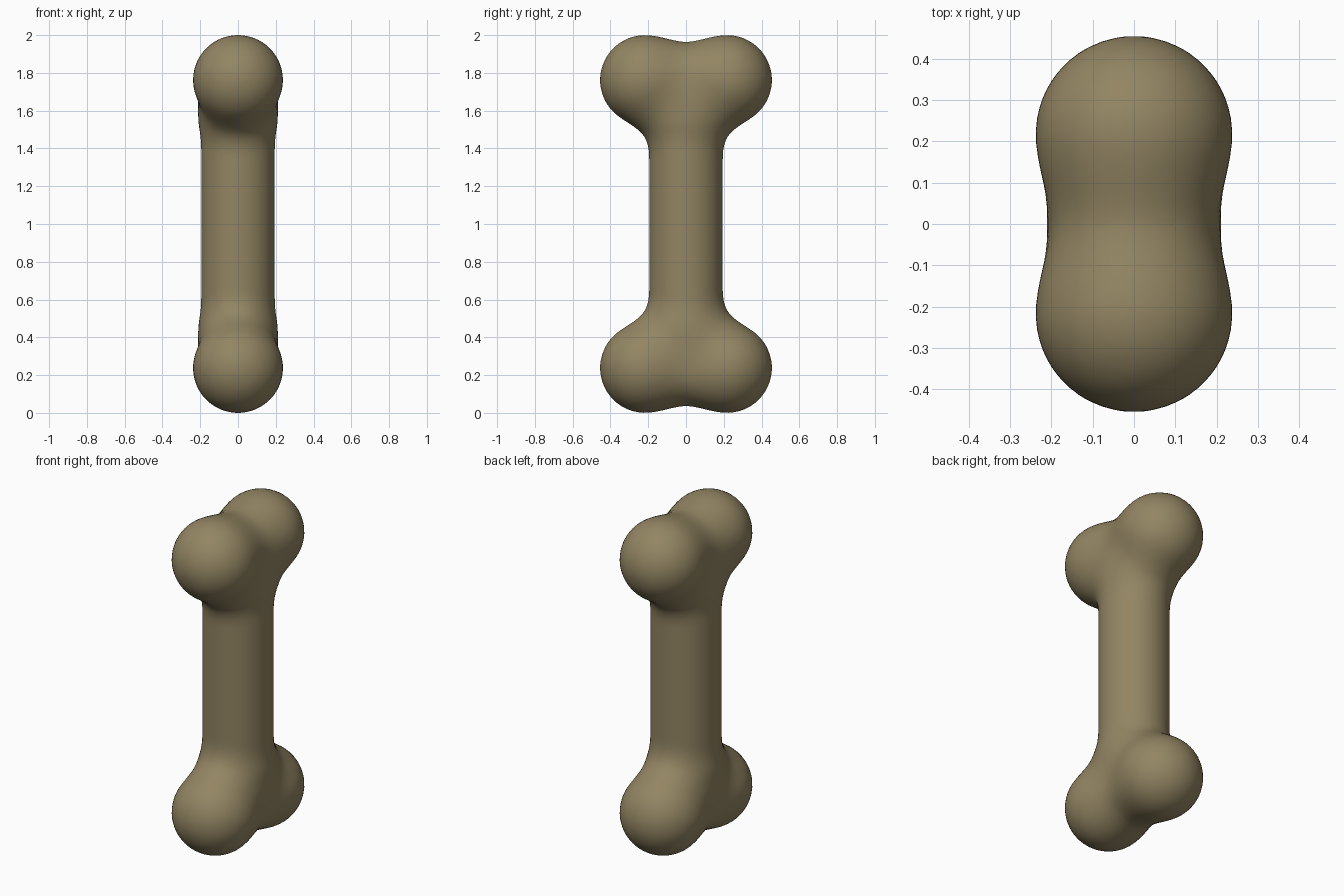
import bpy, bmesh
from mathutils import Vector, Matrix

if "Cube" in bpy.data.objects:
    bpy.data.objects.remove(bpy.data.objects["Cube"])

KNOB_R, KNOB_Y, KNOB_Z = 0.238, 0.217, 0.762   # knob radius and offset from the bone's middle
SHAFT_R, SHAFT_Z = 0.195, 0.50                 # shaft radius and half length


def blend(a, b, k):
    h = max(k - abs(a - b), 0) / k
    return min(a, b) - h * h * k / 4


def distance(p):
    # distance to the softly blended knobs and shaft, mirrored in y and z
    x, y, z = p.x, abs(p.y), abs(p.z - 1)
    near = Vector((x, y - KNOB_Y, z - KNOB_Z)).length - KNOB_R
    far = Vector((x, y + KNOB_Y, z - KNOB_Z)).length - KNOB_R
    shaft = Vector((x, y, max(z - SHAFT_Z, 0))).length - SHAFT_R
    return blend(blend(near, far, 0.237), shaft, 0.17)


def project(p):
    # pull a point onto the blended surface
    e = 0.001
    for _ in range(3):
        d = distance(p)
        g = Vector([distance(p + a) - distance(p - a)
                    for a in (Vector((e, 0, 0)), Vector((0, e, 0)), Vector((0, 0, e)))])
        if g.length > 1e-9:
            p = p - g.normalized() * d
    return p


# Rough body: shaft plus two knobs at each end
bm = bmesh.new()
bmesh.ops.create_cone(bm, cap_ends=True, segments=32, radius1=SHAFT_R, radius2=SHAFT_R,
                      depth=1.7, matrix=Matrix.Translation((0, 0, 1)))
for sy in (-1, 1):
    for sz in (-1, 1):
        bmesh.ops.create_uvsphere(bm, u_segments=32, v_segments=16, radius=KNOB_R,
                                  matrix=Matrix.Translation((0, sy * KNOB_Y, 1 + sz * KNOB_Z)))
mesh = bpy.data.meshes.new("bone")
bm.to_mesh(mesh)
bm.free()
bone = bpy.data.objects.new("bone", mesh)
bpy.context.collection.objects.link(bone)
bpy.context.view_layer.objects.active = bone
bone.select_set(True)

# Fuse into one skin
mod = bone.modifiers.new("fuse", 'REMESH')
mod.mode = 'VOXEL'
mod.voxel_size = 0.03
bpy.ops.object.modifier_apply(modifier=mod.name)

# Relax the skin and settle it on the blended surface
bm = bmesh.new()
bm.from_mesh(bone.data)
for _ in range(6):
    bmesh.ops.smooth_vert(bm, verts=bm.verts, factor=0.5,
                          use_axis_x=True, use_axis_y=True, use_axis_z=True)
    for v in bm.verts:
        v.co = project(v.co)
for f in bm.faces:
    f.smooth = True
bm.to_mesh(bone.data)
bm.free()

# Dull tan colour
mat = bpy.data.materials.new("bone_tan")
mat.diffuse_color = (0.29, 0.235, 0.125, 1)
mat.use_nodes = True
mat.node_tree.nodes["Principled BSDF"].inputs["Base Color"].default_value = mat.diffuse_color
bone.data.materials.clear()
bone.data.materials.append(mat)
